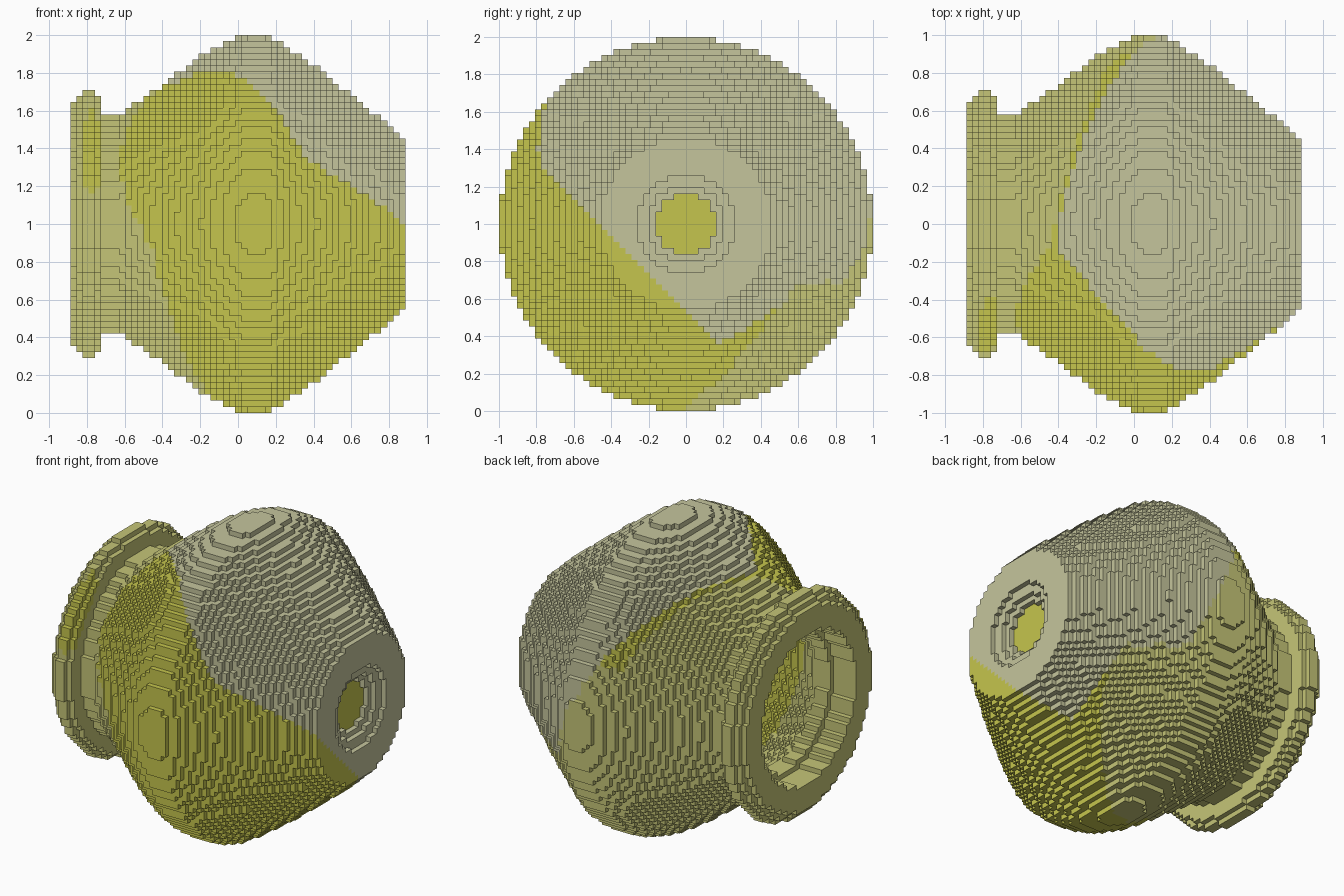
import bpy
import bmesh
import math

cube = bpy.data.objects.get("Cube")
if cube:
    bpy.data.objects.remove(cube, do_unlink=True)

ROWS = 62            # blocks across the belly
COLS = 55            # blocks along the axis, mouth (-x) to base (+x)
S = 2.0 / ROWS       # block size
HALF = ROWS // 2

# Pot profile: (column, radius in blocks)
BELLY = [(5, 18), (8, 18), (13, 21.5), (18, 25), (22, 28), (25, 29.8), (28, 30.9),
         (30.5, 31), (33, 30.9), (36, 28.9), (40, 26), (44, 23), (49, 19), (52, 16.6), (55, 14)]
RIM = [20, 21, 22, 22, 21]


def interp(points, t):
    """Piecewise linear lookup."""
    if t <= points[0][0]:
        return points[0][1]
    for (a, u), (b, v) in zip(points, points[1:]):
        if t <= b:
            return u + (v - u) * (t - a) / (b - a)
    return points[-1][1]


def radii(i):
    """Inner and outer radius of one column of blocks."""
    outer = (RIM[i] if i < len(RIM) else interp(BELLY, i + 0.5)) - 0.1
    if i < 5:
        inner = 15          # mouth
    elif i < 51:
        inner = outer - 4   # hollow belly
    else:
        inner = {52: 5, 53: 6.5, 54: 8}.get(i, 0)   # stepped dish in the base
    return inner, outer


LAYERS = [radii(i) for i in range(COLS)]


def filled(i, j, k):
    if not 0 <= i < COLS:
        return False
    inner, outer = LAYERS[i]
    return inner < math.hypot(j + 0.5 - HALF, k + 0.5 - HALF) <= outer


def glaze(x, y, z, inside):
    """Three glaze areas: 0 yellow, 1 khaki, 2 stone."""
    z -= 1.0
    front_edge = interp([(-0.37, 0.57), (-0.07, 0.31), (0.38, -0.46)], x)
    back_edge = -0.05 + min(0.27, 0.9 * max(0, x - 0.3))
    if not inside and y + z > front_edge and 0.75 * x - 0.2 * y + 0.34 * z > back_edge:
        return 2
    limit = -0.157 - 0.45 * max(0, -0.45 - x) + 0.5 * max(0, x + 0.13)
    return 0 if 0.54 * x - 0.144 * y + 0.10 * z > limit else 1


# Corner offsets of each block side, listed counter-clockwise from outside
SIDES = {
    (1, 0, 0): [(1, 0, 0), (1, 1, 0), (1, 1, 1), (1, 0, 1)],
    (-1, 0, 0): [(0, 0, 0), (0, 0, 1), (0, 1, 1), (0, 1, 0)],
    (0, 1, 0): [(0, 1, 0), (0, 1, 1), (1, 1, 1), (1, 1, 0)],
    (0, -1, 0): [(0, 0, 0), (1, 0, 0), (1, 0, 1), (0, 0, 1)],
    (0, 0, 1): [(0, 0, 1), (1, 0, 1), (1, 1, 1), (0, 1, 1)],
    (0, 0, -1): [(0, 0, 0), (0, 1, 0), (1, 1, 0), (1, 0, 0)],
}


def position(i, j, k):
    return ((i - COLS / 2) * S, (j - HALF) * S, k * S)


# Pot: exposed block sides only
bm = bmesh.new()
corners = {}


def corner(key):
    if key not in corners:
        corners[key] = bm.verts.new(position(*key))
    return corners[key]


blocks = [(i, j, k) for i in range(COLS) for j in range(ROWS) for k in range(ROWS)
          if filled(i, j, k)]
solid = set(blocks)
for i, j, k in blocks:
    r = math.hypot(j + 0.5 - HALF, k + 0.5 - HALF)
    inner, outer = LAYERS[i]
    inside = i < 52 and r < (inner + outer) / 2
    for (a, b, c), quad in SIDES.items():
        if (i + a, j + b, k + c) in solid:
            continue
        face = bm.faces.new([corner((i + u, j + v, k + w)) for u, v, w in quad])
        x, y, z = position(i + 0.5 + a / 2, j + 0.5 + b / 2, k + 0.5 + c / 2)
        face.material_index = glaze(x, y, z, inside)

mesh = bpy.data.meshes.new("pot")
bm.to_mesh(mesh)
bm.free()
pot = bpy.data.objects.new("pot", mesh)
bpy.context.collection.objects.link(pot)

# Materials
for name, colour in [("yellow glaze", (0.56, 0.56, 0.075, 1)),
                     ("khaki glaze", (0.56, 0.56, 0.185, 1)),
                     ("stone glaze", (0.56, 0.56, 0.335, 1))]:
    mat = bpy.data.materials.new(name)
    mat.use_nodes = True
    mat.diffuse_color = colour
    mat.node_tree.nodes["Principled BSDF"].inputs["Base Color"].default_value = colour
    mesh.materials.append(mat)
